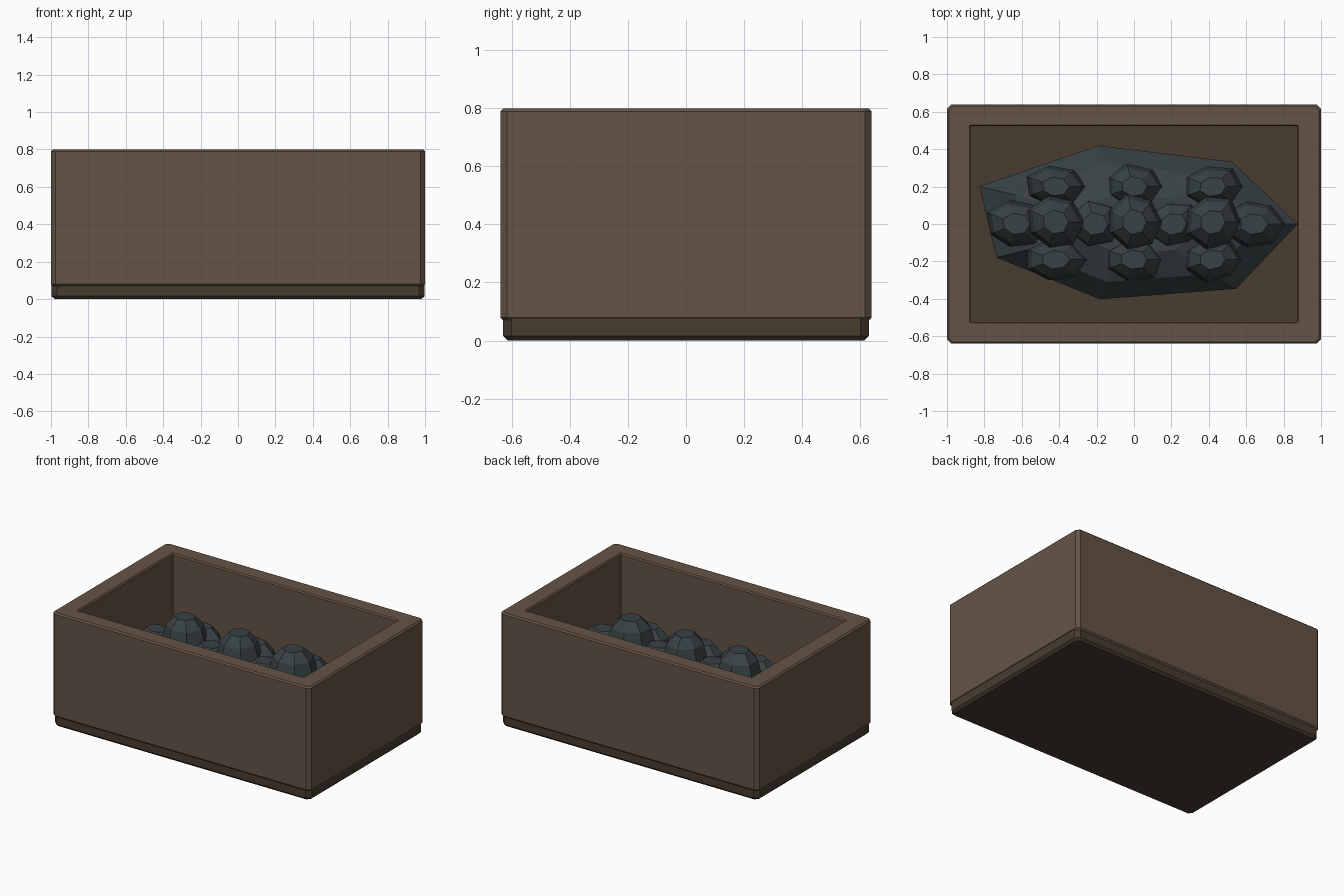
import bpy
import bmesh
from math import cos, sin, tau

if "Cube" in bpy.data.objects:
    bpy.data.objects.remove(bpy.data.objects["Cube"])


def material(name, rgb):
    m = bpy.data.materials.new(name)
    m.diffuse_color = (*rgb, 1)
    m.use_nodes = True
    m.node_tree.nodes["Principled BSDF"].inputs["Base Color"].default_value = m.diffuse_color
    return m


WOOD = material("wood", (0.13, 0.088, 0.06))
DARK_WOOD = material("dark_wood", (0.065, 0.045, 0.03))
COAL = material("coal", (0.04, 0.054, 0.058))


def loft(name, loops, mat, cyclic=False):
    """Skin a stack of equal-length point loops; cap the ends unless cyclic."""
    bm = bmesh.new()
    rings = [[bm.verts.new(p) for p in loop] for loop in loops]
    n = len(rings[0])
    pairs = list(zip(rings, rings[1:]))
    if cyclic:
        pairs.append((rings[-1], rings[0]))
    else:
        bm.faces.new(rings[0])
        bm.faces.new(rings[-1])
    for a, b in pairs:
        for i in range(n):
            j = (i + 1) % n
            bm.faces.new((a[i], a[j], b[j], b[i]))
    bmesh.ops.recalc_face_normals(bm, faces=bm.faces)
    me = bpy.data.meshes.new(name)
    bm.to_mesh(me)
    bm.free()
    me.materials.append(mat)
    ob = bpy.data.objects.new(name, me)
    bpy.context.collection.objects.link(ob)
    return ob


def rect(x, y, z, c):
    """Rectangle with corners cut by c."""
    return [(x, -y + c, z), (x, y - c, z), (x - c, y, z), (-x + c, y, z),
            (-x, y - c, z), (-x, -y + c, z), (-x + c, -y, z), (x - c, -y, z)]


# Base slab, which is also the bin floor
loft("base", [rect(0.98, 0.615, 0.0, 0.02), rect(0.997, 0.63, 0.016, 0.028),
              rect(0.997, 0.63, 0.1, 0.028), rect(0.98, 0.615, 0.115, 0.02)],
     DARK_WOOD)

# Open box wall with chamfered rim
loft("bin_wall", [rect(0.99, 0.63, 0.07, 0.02), rect(1.0, 0.64, 0.08, 0.024),
                  rect(1.0, 0.64, 0.79, 0.024), rect(0.99, 0.63, 0.8, 0.02),
                  rect(0.88, 0.53, 0.8, 0.006), rect(0.873, 0.523, 0.79, 0.006),
                  rect(0.873, 0.523, 0.08, 0.006), rect(0.88, 0.53, 0.07, 0.006)],
     WOOD, cyclic=True)

# Irregular seven-sided lump outline, shared by the heap and the loose coal
JITTER = [1.03, 0.99, 1.0, 1.08, 0.96, 0.96, 1.03]


def lump(name, centre, rx, ry, profile, turn=0):
    x, y, z = centre
    loft(name, [[(x + rx * r * JITTER[(i + turn) % 7] * cos(tau * i / 7),
                  y + ry * r * JITTER[(i + turn) % 7] * sin(tau * i / 7), z + h)
                 for i in range(7)] for r, h in profile], COAL)


# Coal heap filling the bin
lump("coal_heap", (0, 0, 0), 0.85, 0.43,
     [(0.85, 0.1), (1.0, 0.24), (0.77, 0.38), (0.4, 0.45)])

# Loose lumps: lower centre row, side rows, raised centre row
ROUND = [(0.45, -0.15), (0.84, -0.09), (1.0, 0.0), (0.84, 0.09), (0.45, 0.15)]
for k, x in enumerate((-0.63, -0.21, 0.21, 0.64)):
    lump(f"low_lump_{k}", (x, 0.0, 0.39), 0.16, 0.13, ROUND, k)
for k, x in enumerate((-0.42, 0.0, 0.42)):
    lump(f"back_lump_{k}", (x, 0.2, 0.39), 0.16, 0.115, ROUND, k)
    lump(f"front_lump_{k}", (x, -0.19, 0.39), 0.16, 0.115, ROUND, k + 3)
    lump(f"top_lump_{k}", (x, 0.01, 0.525), 0.15, 0.145, ROUND, k)
